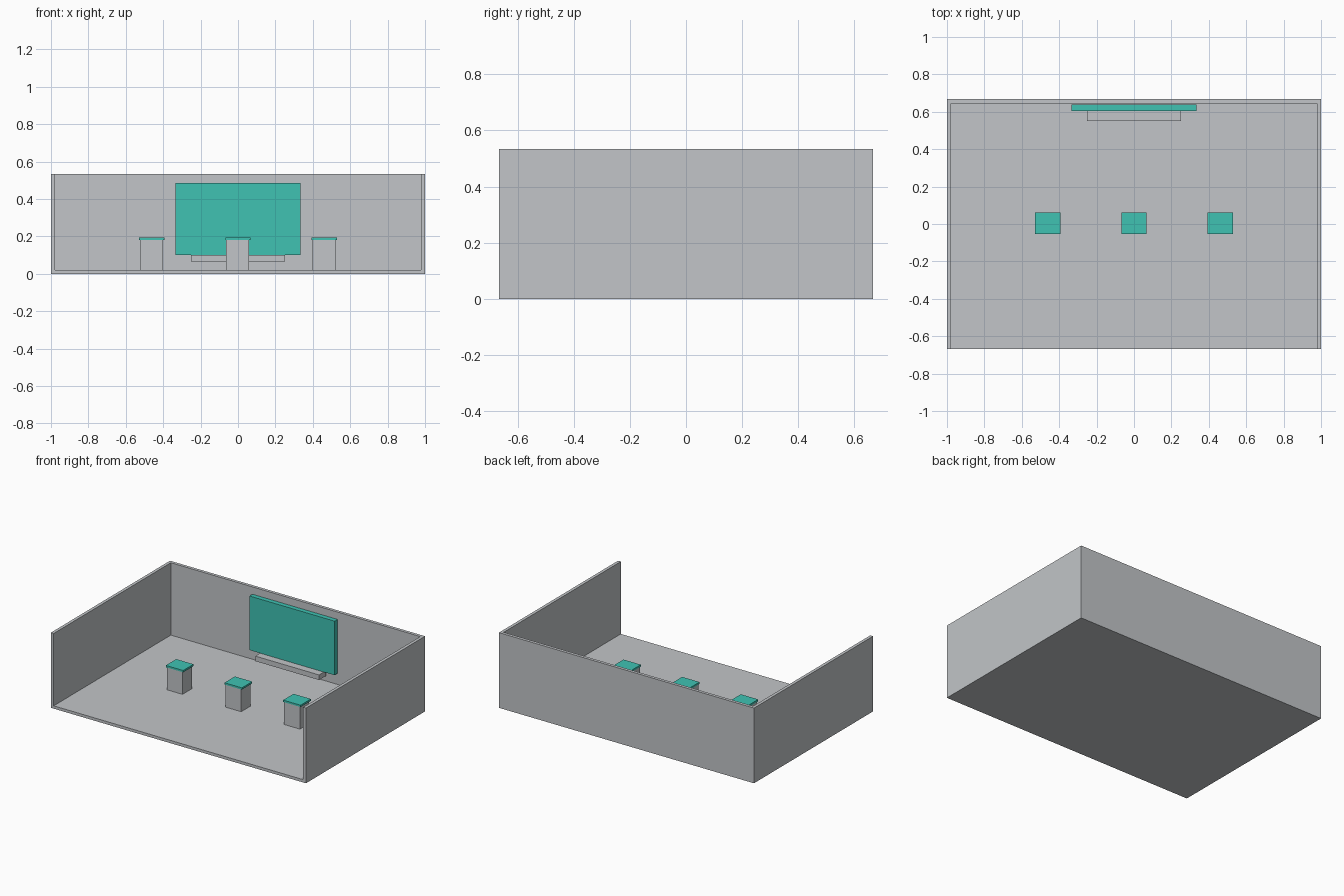
import bpy

if "Cube" in bpy.data.objects:
    bpy.data.objects.remove(bpy.data.objects["Cube"], do_unlink=True)


def material(name, rgb):
    mat = bpy.data.materials.new(name)
    mat.use_nodes = True
    colour = (*rgb, 1)
    mat.diffuse_color = colour
    mat.node_tree.nodes["Principled BSDF"].inputs["Base Color"].default_value = colour
    return mat


def box(name, x, y, z, mat):
    """Box spanning the given (low, high) range on each axis."""
    spans = (x, y, z)
    bpy.ops.mesh.primitive_cube_add(size=1, location=[(a + b) / 2 for a, b in spans])
    obj = bpy.context.object
    obj.name = name
    obj.scale = [b - a for a, b in spans]
    bpy.ops.object.transform_apply(location=False, rotation=False, scale=True)
    obj.data.materials.append(mat)
    return obj


grey = material("light grey", (0.54, 0.56, 0.58))
teal = material("teal", (0.05, 0.54, 0.45))

# Open-fronted room
W, D, H, T = 1.0, 0.667, 0.533, 0.022
box("floor", (-W + T, W - T), (-D, D - T), (0, 0.02), grey)
box("back_wall", (-W, W), (D - T, D), (0, H), grey)
box("right_wall", (-W, -W + T), (-D, D - T), (0, H), grey)
box("left_wall", (W - T, W), (-D, D - T), (0, H), grey)

# Wall screen with a shelf below it
box("screen", (-0.334, 0.334), (0.605, 0.638), (0.102, 0.485), teal)
box("screen_shelf", (-0.25, 0.25), (0.551, 0.63), (0.066, 0.102), grey)

# Row of pedestals with thin coloured tops
for side, cx in (("right", -0.46), ("middle", 0), ("left", 0.46)):
    box(side + "_pedestal", (cx - 0.063, cx + 0.06), (-0.05, 0.055), (0.02, 0.18), grey)
    box(side + "_pedestal_top", (cx - 0.068, cx + 0.068), (-0.054, 0.062), (0.18, 0.193), teal)
